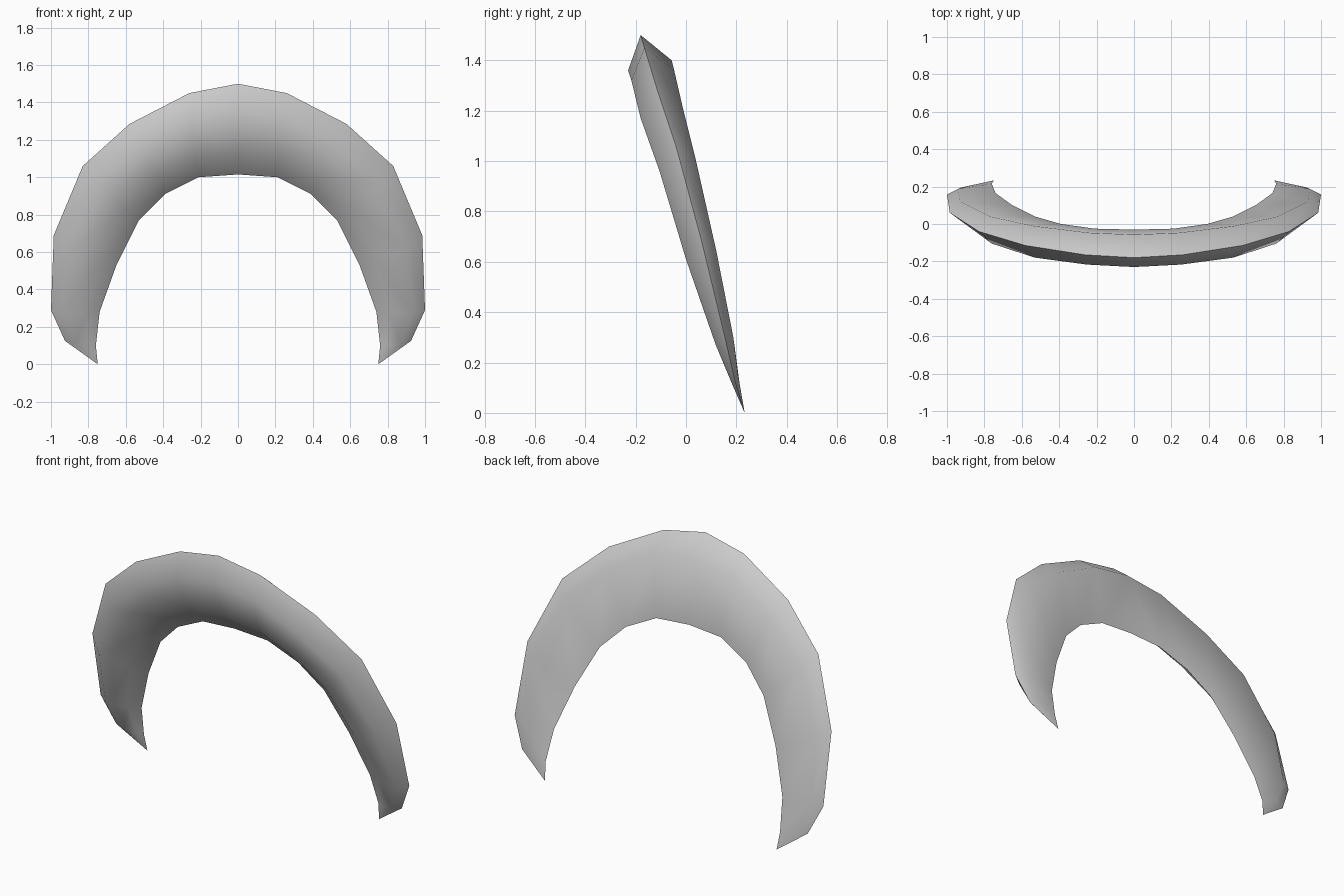
import bpy, bmesh, math
from mathutils import Vector

if "Cube" in bpy.data.objects:
    bpy.data.objects.remove(bpy.data.objects["Cube"])

# Half-arch cross-sections from crown to foot: outer ridge, back, inner edge, front
outer = [(0, -.18, 1.50), (.26, -.165, 1.45), (.58, -.115, 1.285), (.83, -.04, 1.06),
         (.985, .06, .69), (1.0, .157, .29), (.925, .195, .125)]
back = [(0, -.057, 1.40), (.24, -.047, 1.36), (.54, -.01, 1.20), (.77, .04, 1.00),
        (.93, .12, .645), (.94, .188, .30), (.87, .207, .15)]
inner = [(0, -.03, 1.015), (.21, -.025, 1.00), (.39, .0, .91), (.53, .04, .77),
         (.65, .10, .53), (.74, .165, .28), (.76, .215, .10)]
front = [(0, -.23, 1.36), (.25, -.217, 1.32), (.53, -.18, 1.17), (.76, -.105, .96),
         (.90, .0, .61), (.94, .118, .27), (.87, .185, .11)]
bulge = [.045, .045, .045, .04, .03, .015, .005]
tip = (.75, .233, 0)

# Each ring gets an extra point that rounds the front face toward the inner edge
rings = []
for o, b, i, f, k in zip(outer, back, inner, front, bulge):
    mid = Vector(f).lerp(Vector(i), .68) + Vector((0, -k, 0))
    rings.append([Vector(o), Vector(b), Vector(i), mid, Vector(f)])

bm = bmesh.new()
vr = [[bm.verts.new(p) for p in r] for r in rings]
end = bm.verts.new(tip)
for a, b in zip(vr, vr[1:]):
    for j in range(5):
        k = (j + 1) % 5
        bm.faces.new((a[j], a[k], b[k], b[j]))
# Pointed foot
for j in range(5):
    bm.faces.new((vr[-1][j], vr[-1][(j + 1) % 5], end))

# Mirror the half arch to the other side
copy = bmesh.ops.duplicate(bm, geom=bm.verts[:] + bm.edges[:] + bm.faces[:])["geom"]
for v in copy:
    if isinstance(v, bmesh.types.BMVert):
        v.co.x = -v.co.x
bmesh.ops.remove_doubles(bm, verts=bm.verts[:], dist=.0005)
bmesh.ops.recalc_face_normals(bm, faces=bm.faces[:])

mesh = bpy.data.meshes.new("curved_band")
bm.to_mesh(mesh)
bm.free()
band = bpy.data.objects.new("curved_band", mesh)
bpy.context.collection.objects.link(band)
bpy.context.view_layer.objects.active = band
band.select_set(True)
bpy.ops.object.shade_smooth_by_angle(angle=math.radians(75))
